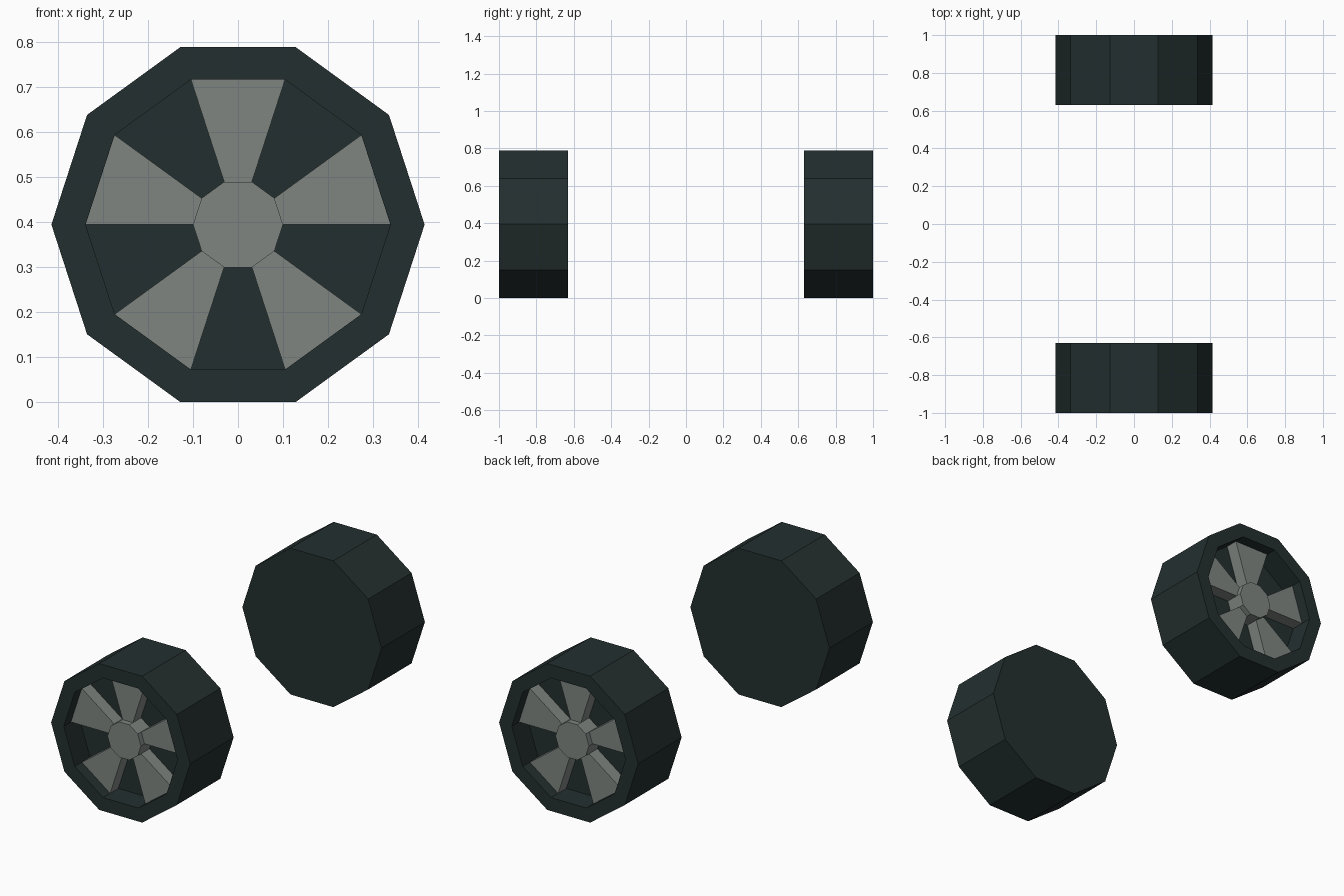
import bpy, bmesh, math

if "Cube" in bpy.data.objects:
    bpy.data.objects.remove(bpy.data.objects["Cube"])

R, RIM, HUB = 0.415, 0.339, 0.1        # tyre, rim opening and hub radii
FRONT, BACK = -1.0, -0.63              # tyre faces along y
SPOKE_D, HUB_D, FLOOR_D = 0.06, 0.03, 0.13   # depths behind the outer face
CZ = R * math.cos(math.pi / 10)


def material(name, col):
    m = bpy.data.materials.new(name)
    m.diffuse_color = (*col, 1)
    m.use_nodes = True
    m.node_tree.nodes["Principled BSDF"].inputs["Base Color"].default_value = m.diffuse_color
    return m


RUBBER = material("dark rubber", (0.017, 0.028, 0.028))
METAL = material("grey metal", (0.21, 0.235, 0.22))


def ring(bm, r, y, side, ks=range(10)):
    return [bm.verts.new((r * math.cos(k * math.pi / 5), y * side,
                          CZ + r * math.sin(k * math.pi / 5))) for k in ks]


def finish(bm, name, mat):
    bmesh.ops.recalc_face_normals(bm, faces=bm.faces)
    me = bpy.data.meshes.new(name)
    bm.to_mesh(me)
    bm.free()
    me.materials.append(mat)
    bpy.context.collection.objects.link(bpy.data.objects.new(name, me))


def loft(bm, rings):
    # bridge consecutive decagon rings and cap both ends
    for a, b in zip(rings, rings[1:]):
        n = len(a)
        for i in range(n):
            j = (i + 1) % n
            bm.faces.new((a[i], a[j], b[j], b[i]))
    bm.faces.new(rings[0])
    bm.faces.new(rings[-1])


for side, label in ((1, "front"), (-1, "back")):
    # tyre: closed inner side, recessed dish on the outer side
    bm = bmesh.new()
    profile = [(R, BACK), (R, FRONT), (RIM, FRONT), (RIM, FRONT + FLOOR_D)]
    loft(bm, [ring(bm, r, y, side) for r, y in profile])
    finish(bm, label + "_tyre", RUBBER)

    # hub
    bm = bmesh.new()
    loft(bm, [ring(bm, HUB, FRONT + d, side) for d in (HUB_D, FLOOR_D)])
    finish(bm, label + "_hub", METAL)

    # five wedge spokes, one on every other side of the decagon
    bm = bmesh.new()
    for k in range(0, 10, 2):
        rings = []
        for d in (SPOKE_D, FLOOR_D):
            y = FRONT + d
            rings.append(ring(bm, HUB, y, side, (k, k + 1))
                         + ring(bm, RIM, y, side, (k + 1, k)))
        loft(bm, rings)
    finish(bm, label + "_spokes", METAL)
